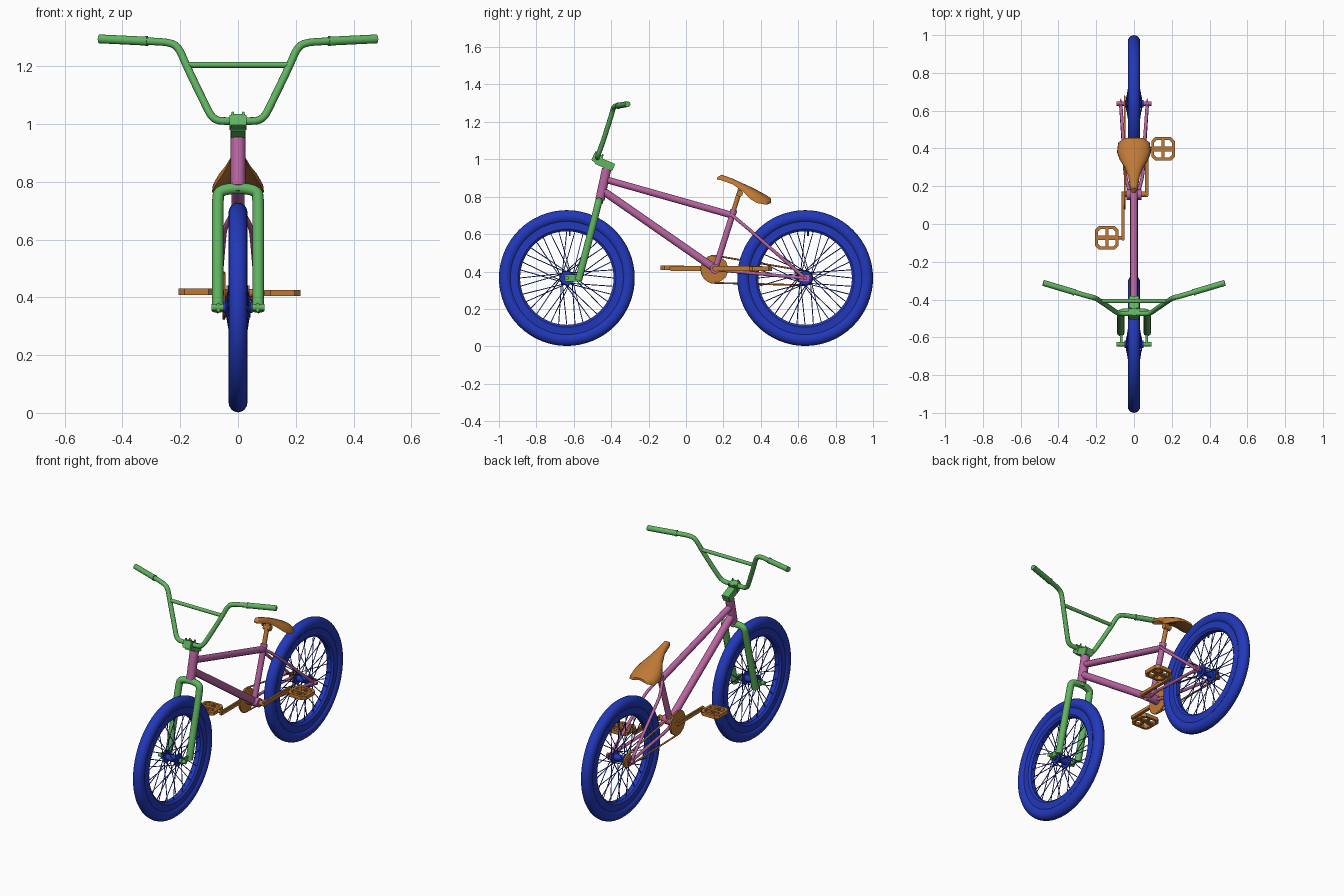
import bpy, bmesh, math
from mathutils import Vector, Matrix

if "Cube" in bpy.data.objects:
    bpy.data.objects.remove(bpy.data.objects["Cube"])


def material(name, rgb):
    m = bpy.data.materials.new(name)
    m.use_nodes = True
    m.diffuse_color = (*rgb, 1)
    m.node_tree.nodes["Principled BSDF"].inputs["Base Color"].default_value = (*rgb, 1)
    return m


BLUE = material("blue", (0.016, 0.04, 0.5))
GREEN = material("green", (0.12, 0.46, 0.12))
PINK = material("pink", (0.49, 0.13, 0.36))
ORANGE = material("orange", (0.52, 0.19, 0.035))


def smooth(ob):
    bpy.ops.object.select_all(action="DESELECT")
    ob.select_set(True)
    bpy.context.view_layer.objects.active = ob
    bpy.ops.object.shade_smooth_by_angle(angle=math.radians(40))
    return ob


def finish(name, bm, mat):
    bmesh.ops.recalc_face_normals(bm, faces=bm.faces)
    me = bpy.data.meshes.new(name)
    bm.to_mesh(me)
    bm.free()
    me.materials.append(mat)
    ob = bpy.data.objects.new(name, me)
    bpy.context.collection.objects.link(ob)
    return smooth(ob)


def tube(name, pts, r, mat, curved=False, cyclic=False):
    """Round tube along a path; curved paths are soft at every inner point."""
    cu = bpy.data.curves.new(name, "CURVE")
    cu.dimensions = "3D"
    cu.bevel_depth, cu.bevel_resolution = r, 3
    cu.use_fill_caps = True
    sp = cu.splines.new("NURBS" if curved else "POLY")
    sp.points.add(len(pts) - 1)
    for p, co in zip(sp.points, pts):
        p.co = (*co, 1)
    sp.use_cyclic_u = cyclic
    if curved:
        sp.order_u, sp.use_endpoint_u, sp.resolution_u = 3, True, 6
    cu.materials.append(mat)
    ob = bpy.data.objects.new(name, cu)
    bpy.context.collection.objects.link(ob)
    bpy.ops.object.select_all(action="DESELECT")
    ob.select_set(True)
    bpy.context.view_layer.objects.active = ob
    bpy.ops.object.convert(target="MESH")
    return smooth(ob)


def lathe(name, profile, y, z, mat, steps=64):
    """Revolve a closed (x, radius) section about an axle along x."""
    bm = bmesh.new()
    rings = []
    for i in range(steps):
        a = math.tau * i / steps
        rings.append([bm.verts.new((x, y + r * math.cos(a), z + r * math.sin(a)))
                      for x, r in profile])
    n = len(profile)
    for i in range(steps):
        p, q = rings[i], rings[(i + 1) % steps]
        for j in range(n):
            k = (j + 1) % n
            bm.faces.new((p[j], p[k], q[k], q[j]))
    return finish(name, bm, mat)


def axle(name, x0, x1, y, z, r, mat):
    return tube(name, [(x0, y, z), (x1, y, z)], r, mat)


def box(name, centre, size, mat, tilt=0.0, bevel=0.004):
    bm = bmesh.new()
    bmesh.ops.create_cube(bm, size=1)
    bmesh.ops.scale(bm, vec=size, verts=bm.verts)
    bmesh.ops.bevel(bm, geom=bm.edges[:], offset=bevel, segments=2, affect="EDGES")
    bmesh.ops.transform(bm, verts=bm.verts,
                        matrix=Matrix.Translation(centre) @ Matrix.Rotation(tilt, 4, "X"))
    return finish(name, bm, mat)


# Wheels: tyre, rim, hub, crossed spokes, valve
AXLE_Z = 0.365
for end, wy in (("front", -0.637), ("rear", 0.637)):
    section = [(0.033 * math.cos(math.tau * i / 16), 0.328 + 0.035 * math.sin(math.tau * i / 16))
               for i in range(16)]
    lathe(end + "_tyre", section, wy, AXLE_Z, BLUE)
    lathe(end + "_rim", [(-0.022, 0.305), (-0.024, 0.262), (-0.014, 0.25),
                         (0.014, 0.25), (0.024, 0.262), (0.022, 0.305)], wy, AXLE_Z, BLUE)
    axle(end + "_hub", -0.05, 0.05, wy, AXLE_Z, 0.02, BLUE)
    for side in (-1, 1):
        axle(end + "_hub_flange", side * 0.035, side * 0.043, wy, AXLE_Z, 0.036, BLUE)
    bm = bmesh.new()
    for i in range(36):
        side = 1 if i % 2 else -1
        a = math.tau * i / 36
        b = a + (0.9 if i % 4 < 2 else -0.9)
        p = Vector((side * 0.039, wy + 0.032 * math.cos(b), AXLE_Z + 0.032 * math.sin(b)))
        q = Vector((side * 0.006, wy + 0.254 * math.cos(a), AXLE_Z + 0.254 * math.sin(a)))
        turn = (q - p).to_track_quat("Z", "Y").to_matrix().to_4x4()
        bmesh.ops.create_cone(bm, cap_ends=True, segments=6, radius1=0.0024, radius2=0.0024,
                              depth=(q - p).length,
                              matrix=Matrix.Translation((p + q) / 2) @ turn)
    finish(end + "_spokes", bm, BLUE)
    tube(end + "_valve", [(0, wy + 0.015, 0.62), (0, wy + 0.015, 0.59)], 0.005, BLUE)

# Frame
tube("head_tube", [(0, -0.424, 0.95), (0, -0.46, 0.785)], 0.026, PINK)
tube("top_tube", [(0, -0.43, 0.892), (0, 0.25, 0.7)], 0.019, PINK)
tube("down_tube", [(0, -0.445, 0.832), (0, 0.155, 0.415)], 0.022, PINK)
tube("seat_tube", [(0, 0.155, 0.41), (0, 0.252, 0.715)], 0.017, PINK)
axle("bottom_bracket", -0.04, 0.04, 0.155, 0.415, 0.027, PINK)
for s in (-1, 1):
    tube("seat_stay", [(s * 0.012, 0.248, 0.7), (s * 0.045, 0.31, 0.648),
                       (s * 0.05, 0.36, 0.605), (s * 0.07, 0.63, 0.37)], 0.009, PINK, True)
    tube("chain_stay", [(s * 0.02, 0.16, 0.41), (s * 0.046, 0.24, 0.402),
                        (s * 0.05, 0.33, 0.394), (s * 0.07, 0.63, 0.365)], 0.009, PINK, True)
    box("rear_dropout", (s * 0.07, 0.632, 0.365), (0.01, 0.06, 0.04), PINK, -0.1)
    axle("rear_axle_nut", s * 0.05, s * 0.092, 0.637, AXLE_Z, 0.011, PINK)

# Fork: arched crown running into both legs, dropouts and nuts
tube("fork", [(0.07, -0.575, 0.352), (0.07, -0.5, 0.64), (0.07, -0.475, 0.74),
              (0.066, -0.468, 0.77), (0, -0.464, 0.78), (-0.066, -0.468, 0.77),
              (-0.07, -0.475, 0.74), (-0.07, -0.5, 0.64), (-0.07, -0.575, 0.352)],
     0.02, GREEN, True)
tube("steerer", [(0, -0.415, 0.985), (0, -0.464, 0.765)], 0.02, GREEN)
for s in (-1, 1):
    box("fork_dropout", (s * 0.068, -0.605, 0.365), (0.012, 0.09, 0.036), GREEN)
    axle("front_axle_nut", s * 0.045, s * 0.092, -0.637, AXLE_Z, 0.012, GREEN)

# Stem: body, bar clamp cap and bolts
box("stem", (0, -0.435, 0.976), (0.052, 0.105, 0.042), GREEN, -0.4)
box("stem_clamp", (0, -0.475, 1.005), (0.058, 0.05, 0.046), GREEN, -0.4)
for s in (-1, 1):
    for dy in (-0.018, 0.018):
        tube("stem_bolt", [(s * 0.018, -0.47 + dy, 1.01 - 0.4 * dy),
                           (s * 0.018, -0.462 + dy, 1.034 - 0.4 * dy)], 0.005, GREEN)

# Handlebar: one bent tube, crossbar and grips
half = [(0.482, -0.312, 1.295), (0.31, -0.362, 1.287), (0.235, -0.385, 1.283),
        (0.205, -0.391, 1.265), (0.18, -0.408, 1.205), (0.115, -0.452, 1.07),
        (0.085, -0.474, 1.012), (0.03, -0.474, 1.01)]
tube("handlebar", half + [(-x, y, z) for x, y, z in reversed(half)], 0.0135, GREEN, True)
tube("crossbar", [(-0.178, -0.408, 1.205), (0.178, -0.408, 1.205)], 0.011, GREEN)
for s in (-1, 1):
    tube("grip", [(s * 0.48, -0.312, 1.295), (s * 0.315, -0.361, 1.287)], 0.016, GREEN)
    tube("grip_collar", [(s * 0.32, -0.36, 1.287), (s * 0.313, -0.362, 1.287)], 0.018, GREEN)

# Saddle: arched sections lofted from nose to tail (y, half width, crown, edge)
stations = [(0.165, 0.008, 0.902, 0.893), (0.19, 0.021, 0.918, 0.887),
            (0.25, 0.03, 0.896, 0.866), (0.30, 0.05, 0.873, 0.83),
            (0.34, 0.076, 0.855, 0.79), (0.38, 0.09, 0.835, 0.766),
            (0.43, 0.084, 0.808, 0.757), (0.455, 0.05, 0.79, 0.766)]
bm = bmesh.new()
rings = []
for y, w, top, edge in stations:
    arch = [(w * math.cos(t * math.pi / 12), edge + (top - edge) * math.sin(t * math.pi / 12) ** 0.8)
            for t in range(13)]
    arch.append((0, edge + 0.5 * (top - edge)))
    rings.append([bm.verts.new((x, y, z)) for x, z in arch])
for p, q in zip(rings, rings[1:]):
    for j in range(len(p)):
        k = (j + 1) % len(p)
        bm.faces.new((p[j], p[k], q[k], q[j]))
bm.faces.new(rings[0])
bm.faces.new(rings[-1])
finish("saddle", bm, ORANGE)
tube("seat_post", [(0, 0.24, 0.68), (0, 0.292, 0.845)], 0.013, ORANGE)
tube("seat_collar", [(0, 0.249, 0.708), (0, 0.256, 0.73)], 0.02, PINK)
axle("saddle_clamp", -0.022, 0.022, 0.288, 0.818, 0.017, ORANGE)

# Drivetrain: chainring, sprocket, chain
ring, cog = (0.155, 0.412, 0.073), (0.637, AXLE_Z, 0.038)
axle("chainring", -0.054, -0.044, *ring, ORANGE)
axle("sprocket", -0.054, -0.044, *cog, ORANGE)
chain = []
for (cy, cz, r), start in ((ring, math.pi / 2), (cog, -math.pi / 2)):
    for i in range(13):
        a = start + math.pi * i / 12
        chain.append((-0.049, cy + r * math.cos(a), cz + r * math.sin(a)))
tube("chain", chain, 0.005, ORANGE, cyclic=True)

# Cranks and pedals, one forward and one back
axle("crank_spindle", -0.066, 0.075, 0.158, 0.415, 0.015, ORANGE)
for s, arm_x, py, pz in ((-1, -0.058, -0.073, 0.42), (1, 0.068, 0.398, 0.415)):
    box("crank_arm", (arm_x, (0.158 + py) / 2, 0.416), (0.018, abs(py - 0.158) + 0.03, 0.026), ORANGE)
    mid = arm_x + s * 0.086
    axle("pedal_axle", arm_x, mid + s * 0.055, py, pz, 0.009, ORANGE)
    hx, hy, c = 0.062, 0.062, 0.02
    outline = [(hx, hy - c), (hx - c, hy), (c - hx, hy), (-hx, hy - c),
               (-hx, c - hy), (c - hx, -hy), (hx - c, -hy), (hx, c - hy)]
    bm = bmesh.new()
    levels = [[bm.verts.new((mid + x * k, py + y * k, pz + dz)) for x, y in outline]
              for k, dz in ((1, -0.011), (1, 0.011), (0.76, 0.011), (0.76, -0.011))]
    for i in range(4):
        p, q = levels[i], levels[(i + 1) % 4]
        for j in range(8):
            k = (j + 1) % 8
            bm.faces.new((p[j], p[k], q[k], q[j]))
    finish("pedal_cage", bm, ORANGE)
    box("pedal_body", (mid, py, pz), (0.11, 0.026, 0.02), ORANGE)
    box("pedal_rib", (mid, py, pz), (0.016, 0.11, 0.018), ORANGE)
